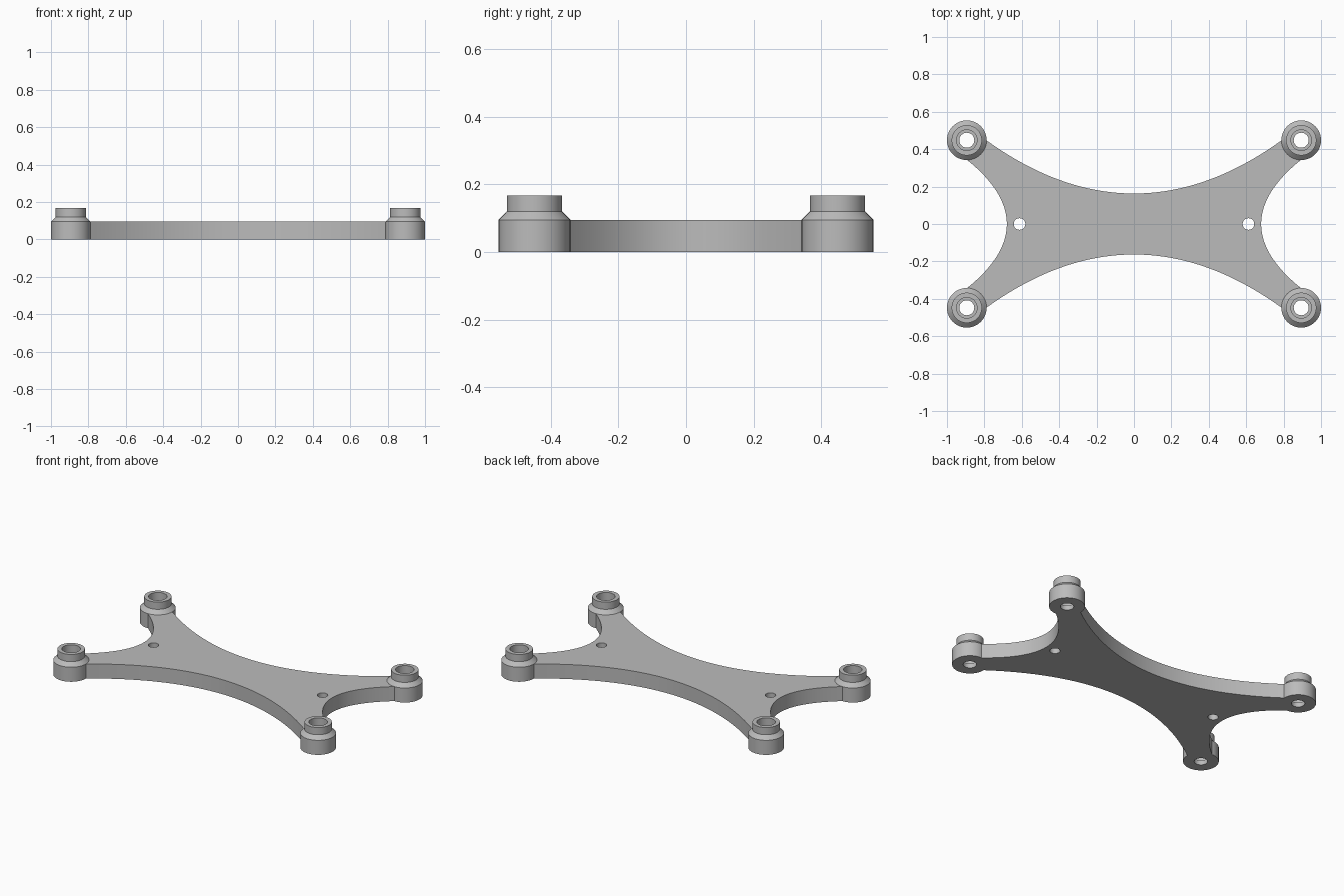
import bpy, bmesh, math
from mathutils import Vector

cube = bpy.data.objects.get("Cube")
if cube:
    bpy.data.objects.remove(cube, do_unlink=True)

POST_X, POST_Y, POST_R = 0.894, 0.448, 0.106
PLATE_H = 0.095

grey = bpy.data.materials.new("plain_grey")
grey.use_nodes = True
colour = (0.5, 0.5, 0.5, 1)
grey.diffuse_color = colour
grey.node_tree.nodes["Principled BSDF"].inputs["Base Color"].default_value = colour


def finish(name, bm):
    bmesh.ops.recalc_face_normals(bm, faces=bm.faces)
    mesh = bpy.data.meshes.new(name)
    bm.to_mesh(mesh)
    bm.free()
    mesh.materials.append(grey)
    obj = bpy.data.objects.new(name, mesh)
    bpy.context.collection.objects.link(obj)
    return obj


def smooth(obj):
    bpy.ops.object.select_all(action="DESELECT")
    obj.select_set(True)
    bpy.context.view_layer.objects.active = obj
    bpy.ops.object.shade_smooth_by_angle(angle=math.radians(30))


# Plate outline: one quarter, from the end edge round the post to the long edge
N = 24
END_R = POST_R - 0.002
quarter = []
for i in range(N):
    t = i / N
    quarter.append((0.68 + (POST_X - 0.68) * t ** 2, (POST_Y - END_R) * t))
for i in range(9):
    a = math.radians(270 - 90 * i / 8)
    quarter.append((POST_X + END_R * math.cos(a), POST_Y + END_R * math.sin(a)))
for i in range(1, N + 1):
    t = 1 - i / N
    quarter.append(((POST_X - END_R) * t, 0.163 + (POST_Y - 0.163) * t ** 2))

half = quarter + [(-x, y) for x, y in reversed(quarter[:-1])]
outline = half + [(x, -y) for x, y in reversed(half[1:-1])]

bm = bmesh.new()
base = bm.faces.new([bm.verts.new((x, y, 0)) for x, y in outline])
top = bmesh.ops.extrude_face_region(bm, geom=[base], use_keep_orig=True)
bmesh.ops.translate(bm, vec=(0, 0, PLATE_H),
                    verts=[g for g in top["geom"] if isinstance(g, bmesh.types.BMVert)])
plate = finish("plate", bm)

# Screw holes through the plate
for side, sx in (("left", 1), ("right", -1)):
    bm = bmesh.new()
    bmesh.ops.create_cone(bm, cap_ends=True, segments=32, radius1=0.031,
                          radius2=0.031, depth=0.4)
    bmesh.ops.translate(bm, vec=(sx * 0.612, 0, 0), verts=bm.verts)
    cutter = finish(side + "_hole_cutter", bm)
    cutter.hide_render = True
    cutter.hide_set(True)
    cutter.display_type = "WIRE"
    cut = plate.modifiers.new(side + "_hole", "BOOLEAN")
    cut.operation, cut.solver, cut.object = "DIFFERENCE", "EXACT", cutter

# Bake the holes and drop the cutters
bpy.context.view_layer.update()
baked = bpy.data.meshes.new_from_object(
    plate.evaluated_get(bpy.context.evaluated_depsgraph_get()))
plate.modifiers.clear()
plate.data = baked
for side in ("left", "right"):
    bpy.data.objects.remove(bpy.data.objects[side + "_hole_cutter"], do_unlink=True)
smooth(plate)

# Stepped hollow posts: closed (radius, height) profile spun round the axis
profile = [(0.04, 0), (POST_R, 0), (POST_R, PLATE_H), (0.081, 0.12),
           (0.081, 0.167), (0.055, 0.167), (0.055, 0.03), (0.04, 0.03)]


def post(name, x, y):
    bm = bmesh.new()
    verts = [bm.verts.new((r, 0, z)) for r, z in profile]
    edges = [bm.edges.new((v, verts[(i + 1) % len(verts)])) for i, v in enumerate(verts)]
    bmesh.ops.spin(bm, geom=verts + edges, cent=(0, 0, 0), axis=(0, 0, 1),
                   angle=math.tau, steps=48)
    bmesh.ops.remove_doubles(bm, verts=bm.verts, dist=0.0005)
    obj = finish(name, bm)
    obj.location = Vector((x, y, 0))
    smooth(obj)


for side, sx in (("left", 1), ("right", -1)):
    for end, sy in (("front", -1), ("back", 1)):
        post(f"{end}_{side}_post", sx * POST_X, sy * POST_Y)
